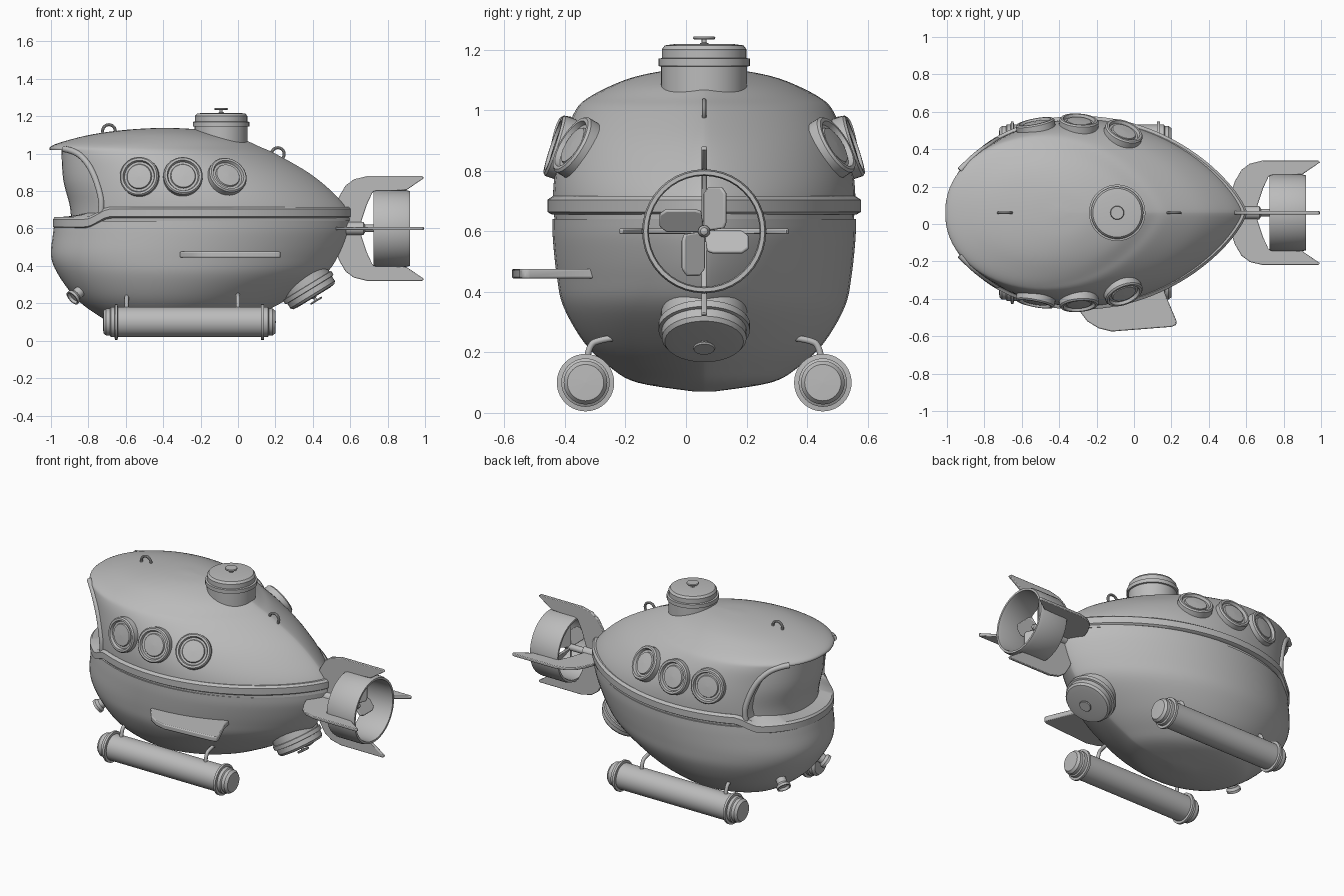
import bpy, bmesh, math
from mathutils import Vector, Matrix
from mathutils.bvhtree import BVHTree

if "Cube" in bpy.data.objects:
    bpy.data.objects.remove(bpy.data.objects["Cube"])

CY = 0.06          # centre plane of the hull
TAIL_Z = 0.6       # propeller axis height
SIDES = (("left", 1), ("right", -1))

grey = bpy.data.materials.new("hull_grey")
grey.use_nodes = True
colour = (0.5, 0.5, 0.5, 1)
grey.diffuse_color = colour
next(n for n in grey.node_tree.nodes if n.type == 'BSDF_PRINCIPLED').inputs["Base Color"].default_value = colour


def finish(ob, angle=35):
    ob.data.materials.clear()
    ob.data.materials.append(grey)
    ob.data.shade_smooth()
    ob.data.set_sharp_from_angle(angle=math.radians(angle))
    return ob


def make(name, bm, matrix=Matrix()):
    bmesh.ops.recalc_face_normals(bm, faces=bm.faces)
    bm.transform(matrix)
    mesh = bpy.data.meshes.new(name)
    bm.to_mesh(mesh)
    ob = bpy.data.objects.new(name, mesh)
    bpy.context.collection.objects.link(ob)
    return finish(ob)


def evaluated_mesh(ob):
    bpy.context.view_layer.update()
    dg = bpy.context.evaluated_depsgraph_get()
    return bpy.data.meshes.new_from_object(ob.evaluated_get(dg))


def skin(rings, closed=False):
    """Join rings of points with quads; cap the ends or close into a loop."""
    bm = bmesh.new()
    rows = [[bm.verts.new(p) for p in ring] for ring in rings]
    pairs = list(zip(rows, rows[1:])) + ([(rows[-1], rows[0])] if closed else [])
    for a, b in pairs:
        for i in range(len(a)):
            j = (i + 1) % len(a)
            bm.faces.new((a[i], a[j], b[j], b[i]))
    if not closed:
        bm.faces.new(rows[0])
        bm.faces.new(rows[-1])
    return bm


def lathe(name, profile, loc, axis=(0, 0, 1), closed=False, seg=40):
    rings = [[(max(r, 0.001) * math.cos(k * math.tau / seg),
               max(r, 0.001) * math.sin(k * math.tau / seg), h) for k in range(seg)]
             for r, h in profile]
    turn = Vector(axis).to_track_quat('Z', 'Y').to_matrix().to_4x4()
    return make(name, skin(rings, closed), Matrix.Translation(loc) @ turn)


def smooth_levels(levels, steps=5):
    out = []
    for i in range(len(levels) - 1):
        a, b, c, d = (Vector(levels[min(max(i + k, 0), len(levels) - 1)]) for k in (-1, 0, 1, 2))
        for s in range(steps):
            t = s / steps
            out.append(b + 0.5 * t * (c - a + t * (2 * a - 5 * b + 4 * c - d + t * (3 * (b - c) + d - a))))
    return out + [Vector(levels[-1])]


def egg(z, front, back, width, seg=72):
    """Egg outline: blunt elliptical nose, tapering stern."""
    mid = front + 0.44 * (back - front)
    pts = []
    for k in range(seg):
        t = math.tau * (k + 0.5) / seg
        c, s = math.cos(t), math.sin(t)
        x = mid + c * ((back - mid) if c > 0 else (mid - front))
        y = math.copysign(abs(s) ** (1.5 if c > 0 else 0.93), s) * width
        pts.append((x, CY + y, z))
    return pts


def tube(name, points, radius):
    cu = bpy.data.curves.new(name, 'CURVE')
    cu.dimensions, cu.bevel_depth, cu.bevel_resolution, cu.use_fill_caps = '3D', radius, 3, True
    sp = cu.splines.new('NURBS')
    sp.points.add(len(points) - 1)
    for p, co in zip(sp.points, points):
        p.co = (*co, 1)
    sp.order_u, sp.use_endpoint_u = 3, True
    ob = bpy.data.objects.new(name, cu)
    bpy.context.collection.objects.link(ob)
    mesh = evaluated_mesh(ob)
    bpy.data.objects.remove(ob)
    ob = bpy.data.objects.new(name, mesh)
    bpy.context.collection.objects.link(ob)
    return finish(ob, 60)


def plate(name, pts, thickness, matrix=Matrix(), bevel=0.0):
    """Flat outline in local xy, given a thickness centred on z."""
    bm = skin([[(x, y, h * thickness / 2) for x, y in pts] for h in (-1, 1)])
    ob = make(name, bm, matrix)
    if bevel:
        mod = ob.modifiers.new("soft_edge", 'BEVEL')
        mod.width, mod.segments = bevel, 2
    return ob


# Hull levels: height, nose x, stern x, half width
lower = [(0.07, -0.36, -0.24, 0.03), (0.1, -0.66, 0.0, 0.22), (0.15, -0.77, 0.13, 0.31),
         (0.23, -0.87, 0.28, 0.395), (0.35, -0.96, 0.46, 0.465), (0.45, -1.0, 0.535, 0.487),
         (0.57, -0.99, 0.585, 0.5), (0.64, -0.98, 0.595, 0.502)]
upper = [(0.64, -0.97, 0.6, 0.495), (0.71, -0.97, 0.58, 0.5), (0.8, -0.97, 0.5, 0.492),
         (0.9, -0.98, 0.375, 0.467), (1.0, -1.0, 0.2, 0.425), (1.04, -1.0, 0.11, 0.385),
         (1.08, -0.88, 0.02, 0.31), (1.11, -0.74, -0.1, 0.23), (1.13, -0.57, -0.22, 0.13),
         (1.138, -0.42, -0.36, 0.02)]
glass = [(0.6, -0.89, 0.45, 0.45), (0.72, -0.9, 0.45, 0.45), (0.86, -0.935, 0.3, 0.42),
         (1.03, -0.945, 0.05, 0.36)]
lower_bm = skin([egg(*v) for v in smooth_levels(lower)])
upper_bm = skin([egg(*v) for v in smooth_levels(upper)])
make("lower_hull", lower_bm)
roof = make("upper_hull", upper_bm)
lower_tree, upper_tree = BVHTree.FromBMesh(lower_bm), BVHTree.FromBMesh(upper_bm)
make("windscreen", skin([egg(*v) for v in smooth_levels(glass)]))

# Windscreen opening cut through the nose of the upper hull
opening = [(-1.2, 1.02), (-0.88, 1.02), (-0.82, 0.97), (-0.78, 0.9), (-0.75, 0.82),
           (-0.735, 0.74), (-0.745, 0.67), (-0.78, 0.61), (-1.2, 0.61)]
upright = Matrix.Translation((0, CY, 0)) @ Matrix.Rotation(math.pi / 2, 4, 'X')
cutter = plate("opening_cutter", opening, 2, upright)
mod = roof.modifiers.new("opening", 'BOOLEAN')
mod.operation, mod.object, mod.solver = 'DIFFERENCE', cutter, 'EXACT'
cut_mesh = evaluated_mesh(roof)
roof.modifiers.clear()
roof.data = cut_mesh
finish(roof)
bpy.data.objects.remove(cutter)

# Rim band, dipping at the nose to form the sill
band = [(0.655, -0.9, 0.5, 0.4), (0.655, -0.975, 0.592, 0.503), (0.664, -0.99, 0.604, 0.518),
        (0.704, -0.99, 0.604, 0.518), (0.716, -0.98, 0.592, 0.5), (0.716, -0.8, 0.4, 0.36)]


def dip(p):
    t = min(max((-0.68 - p[0]) / 0.14, 0), 1)
    return (p[0], p[1], p[2] - 0.055 * t * t * (3 - 2 * t))


make("rim_band", skin([[dip(p) for p in egg(*v, 120)] for v in band]))


def on_upper(x, z):
    hit, normal, *_ = upper_tree.ray_cast(Vector((x, 3, z)), Vector((0, -1, 0)))
    return hit, normal


def flip(v, side, centre=CY):
    return Vector((v.x, centre + side * (v.y - centre), v.z))


frame = [on_upper(x, z)[0] for x, z in
         ((-0.93, 1.025), (-0.87, 1.015), (-0.81, 0.96), (-0.77, 0.89), (-0.74, 0.8),
          (-0.727, 0.73), (-0.735, 0.67))]
window = [(0.105, -0.06), (0.105, 0.022), (0.098, 0.03), (0.086, 0.03), (0.08, 0.014),
          (0.068, 0.014), (0.064, 0.022), (0, 0.026)]
lamp = [(0.03, -0.05), (0.03, 0.03), (0.042, 0.045), (0.042, 0.06), (0.034, 0.06), (0.03, 0.045), (0, 0.045)]
half_tank = [(0.08, 0), (0.08, 0.382), (0.095, 0.384), (0.095, 0.398), (0.08, 0.4), (0.08, 0.42),
             (0.072, 0.425), (0.072, 0.445), (0.06, 0.46), (0, 0.462)]
tank = [(r, -h) for r, h in half_tank[:0:-1]] + half_tank

for side_name, s in SIDES:
    tube("windscreen_frame_" + side_name, [flip(p, s) for p in frame], 0.017)
    # Portholes follow the slope of the hull
    for i, x in enumerate((-0.525, -0.295, -0.06)):
        p, n = on_upper(x, 0.875)
        lathe(f"porthole_{side_name}_{i + 1}", window, flip(p, s), flip(n, s, 0))
    # Nose lamps
    p, n, *_ = lower_tree.find_nearest(Vector((-0.86, CY + 0.2, 0.25)))
    lathe("nose_lamp_" + side_name, lamp, flip(p, s), flip(n, s, 0), seg=24)
    # Ballast tanks with bent struts
    lathe("ballast_tank_" + side_name, tank, (-0.26, CY + s * 0.392, 0.1), (1, 0, 0))
    for end, x in (("front", -0.595), ("rear", 0.0)):
        path = [(x, CY + s * y, z) for y, z in ((0.39, 0.15), (0.385, 0.215), (0.35, 0.245), (0.2, 0.26))]
        tube(f"tank_strut_{side_name}_{end}", path, 0.011)

# Hatches with handwheels
hatch = [(0.142, -0.12), (0.142, -0.012), (0.151, -0.01), (0.151, 0.014), (0.14, 0.016), (0.14, 0.045),
         (0.13, 0.058), (0.1, 0.062), (0, 0.062)]
wheel = [(0.014, 0.055), (0.014, 0.065), (0.008, 0.067), (0.008, 0.078), (0.034, 0.078),
         (0.037, 0.083), (0.034, 0.088), (0, 0.088)]
for name, loc, axis in (("top", (-0.09, CY, 1.156), (0, 0, 1)), ("rear", (0.375, CY, 0.285), (0.52, 0, -0.85))):
    lathe(name + "_hatch", hatch, loc, axis)
    lathe(name + "_handwheel", wheel, loc, axis, seg=24)

# Lifting eyes on the roof
eye = [(0.034 + 0.008 * math.cos(k * math.tau / 10), 0.008 * math.sin(k * math.tau / 10)) for k in range(10)]
for name, x, z in (("front", -0.69, 1.121), ("rear", 0.213, 0.998)):
    lathe("lifting_eye_" + name, eye, (x, CY, z), (0, 1, 0), closed=True, seg=28)

# Single diving plane on the right side
plane = [(-0.31, -0.3), (-0.31, -0.44), (-0.25, -0.52), (-0.19, -0.557), (-0.12, -0.575),
         (0.2, -0.55), (0.225, -0.54), (0.228, -0.52), (0.165, -0.37), (0.15, -0.3)]
plate("diving_plane", plane, 0.032, Matrix.Translation((0, 0, 0.46)), 0.006)

# Tail: four fins, duct, shaft and propeller around one axis
fin = [(0.5, 0.0), (0.51, 0.08), (0.54, 0.17), (0.575, 0.23), (0.62, 0.263), (0.69, 0.28), (0.985, 0.28),
       (0.995, 0.27), (0.9, 0.205), (0.72, 0.195), (0.69, 0.13), (0.66, 0.04), (0.65, 0.0)]
blade = [(0, 0), (0.08, 0.01), (0.088, 0.03), (0.088, 0.125), (0.07, 0.147), (0.02, 0.147), (0.0, 0.125)]
axis = Matrix.Translation((0, CY, TAIL_Z))
stand = Matrix.Rotation(math.pi / 2, 4, 'X')
for i in range(4):
    spin = axis @ Matrix.Rotation(i * math.pi / 2, 4, 'X')
    plate(f"tail_fin_{i + 1}", fin, 0.018, spin @ stand, 0.004)
    pitch = Matrix.Rotation(math.radians(55), 4, 'Z')
    lean = Matrix.Translation((0.77, 0, 0)) @ pitch @ stand
    plate(f"propeller_blade_{i + 1}", blade, 0.014, spin @ lean, 0.005)
duct = [(0.2, 0.725), (0.205, 0.74), (0.205, 0.9), (0.2, 0.92), (0.187, 0.92), (0.183, 0.9), (0.183, 0.74), (0.187, 0.725)]
lathe("propeller_duct", duct, (0, CY, TAIL_Z), (1, 0, 0), closed=True)
shaft = [(0.035, 0.5), (0.035, 0.67), (0.02, 0.68), (0.02, 0.8), (0.012, 0.815), (0, 0.82)]
lathe("propeller_shaft", shaft, (0, CY, TAIL_Z), (1, 0, 0), seg=24)
